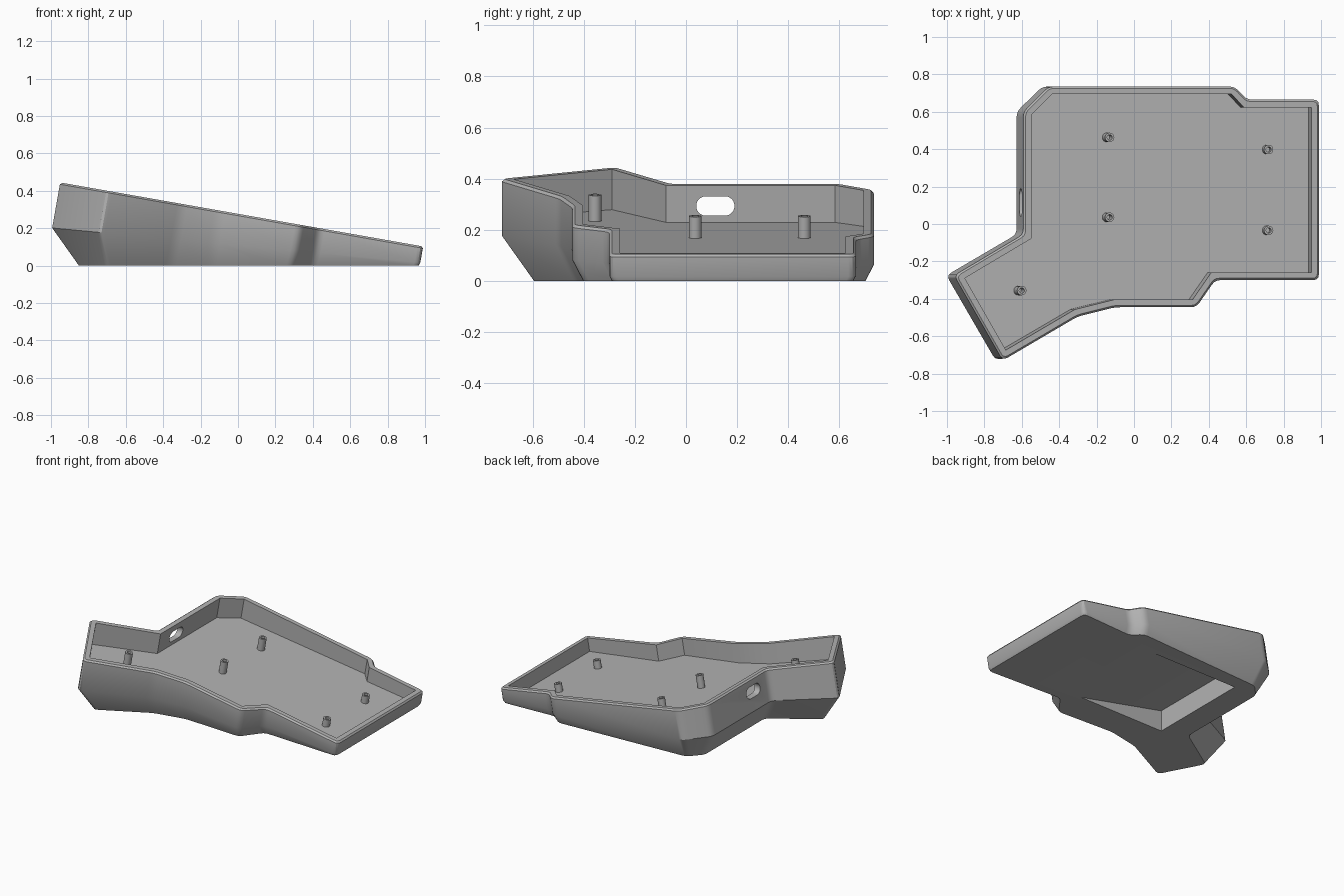
import bpy, bmesh, math
from mathutils import Vector

cube = bpy.data.objects.get("Cube")
if cube:
    bpy.data.objects.remove(cube, do_unlink=True)

grey = bpy.data.materials.new("plain grey")
grey.use_nodes = True
grey.diffuse_color = (0.45, 0.45, 0.45, 1)
grey.node_tree.nodes["Principled BSDF"].inputs["Base Color"].default_value = (0.45, 0.45, 0.45, 1)

TILT = math.radians(10)
S, C = math.sin(TILT), math.cos(TILT)
AXIS = Vector((S, 0, C))            # the walls and posts lean along this
# Sloping planes, each z = height + slope * x
TOP, FLOOR, SKIRT, POST_TOP = (0.277, -0.1763), (0.149, -0.139), (0.108, -0.094), (0.231, -0.1763)


def drop(p, plane):
    """Slide a point along the leaning axis onto a sloping plane."""
    h, k = plane
    t = (p.z - h - k * p.x) / (C - k * S)
    return p - AXIS * t


def inset(points, amount):
    """Mitred inward offset in plan; amount is a function of the point."""
    out, n = [], len(points)
    for i, p in enumerate(points):
        a = (p - points[i - 1]).xy.normalized()
        b = (points[(i + 1) % n] - p).xy.normalized()
        na, nb = Vector((a.y, -a.x)), Vector((b.y, -b.x))   # clockwise outline
        m = (na + nb) / (1 + na.dot(nb)) * amount(p)
        out.append(Vector((p.x + m.x, p.y + m.y, p.z)))
    return out


def on_top(points):
    return [Vector((p.x, p.y, TOP[0] + TOP[1] * p.x)) for p in points]


def corners(points, size):
    """Give every corner four points; size 0 leaves it sharp."""
    out, n = [], len(points)
    for i, p in enumerate(points):
        a = p + (points[i - 1] - p).normalized() * size
        b = p + (points[(i + 1) % n] - p).normalized() * size
        for j in range(4):
            t = j / 3
            out.append(a * (1 - t) ** 2 + p * (2 * t * (1 - t)) + b * t * t)
    return out


def loft(name, rings):
    """Join equal rings of points into a closed solid."""
    bm = bmesh.new()
    loops = [[bm.verts.new(p) for p in ring] for ring in rings]
    n = len(loops[0])
    for a, b in zip(loops, loops[1:]):
        for i in range(n):
            j = (i + 1) % n
            bm.faces.new((a[i], a[j], b[j], b[i]))
    bm.faces.new(loops[0])
    bm.faces.new(loops[-1])
    bmesh.ops.remove_doubles(bm, verts=bm.verts, dist=0.0002)
    bmesh.ops.recalc_face_normals(bm, faces=bm.faces)
    mesh = bpy.data.meshes.new(name)
    bm.to_mesh(mesh)
    bm.free()
    mesh.materials.append(grey)
    obj = bpy.data.objects.new(name, mesh)
    bpy.context.collection.objects.link(obj)
    return obj


def cut(target, cutter):
    cutter.hide_render = True
    mod = target.modifiers.new("cut", 'BOOLEAN')
    mod.operation, mod.solver, mod.object = 'DIFFERENCE', 'EXACT', cutter
    bpy.context.view_layer.objects.active = target
    bpy.ops.object.modifier_apply(modifier=mod.name)
    bpy.data.objects.remove(cutter, do_unlink=True)


# Tray: rim outline in plan, clockwise from the back
outline = [(-0.455, 0.735), (0.54, 0.735), (0.605, 0.665), (0.99, 0.665),
           (0.99, -0.30), (0.435, -0.30), (0.335, -0.445), (-0.10, -0.445),
           (-0.30, -0.495), (-0.70, -0.73), (-0.96, -0.275), (-0.59, -0.055),
           (-0.59, 0.60)]
outer = on_top([Vector((x, y, 0)) for x, y in outline])
rim = on_top(inset(outer, lambda p: 0.01))
inner = on_top(inset(outer, lambda p: 0.041))
skirt = [drop(p, SKIRT) for p in outer]
base = [Vector((p.x, p.y, 0)) for p in inset(skirt, lambda p: 0.52 * p.z)]
tray = loft("tray", [
    corners(base, 0.03),
    corners(skirt, 0.03),
    corners([p - AXIS * 0.01 for p in outer], 0.03),
    corners(rim, 0.025),
    corners(inner, 0),
    corners([drop(p, FLOOR) for p in inner], 0)])

# Wedge pocket under the tray
wedge = [(-0.37, -0.05), (-0.37, 0.148), (0.30, 0), (0.30, -0.05)]
cut(tray, loft("pocket_cutter", [[Vector((x, y, z)) for x, z in wedge] for y in (-0.17, 0.56)]))

# Cable slot through the side wall
slot = []
for i in range(32):
    a = math.tau * (i + 0.5) / 32
    side = 0.037 if math.cos(a) > 0 else -0.037
    slot.append((0.115 + side + 0.038 * math.cos(a), 0.293 + 0.038 * math.sin(a)))
cut(tray, loft("slot_cutter", [[Vector((x, y, z)) for y, z in slot] for x in (-0.75, -0.45)]))


# Hollow screw posts
def post(name, x, y):
    u, v = Vector((C, 0, -S)), Vector((0, 1, 0))
    top = Vector((x, y, POST_TOP[0] + POST_TOP[1] * x))
    foot = drop(top, FLOOR)

    def circle(centre, r):
        return [centre + (u * math.cos(math.tau * i / 24) + v * math.sin(math.tau * i / 24)) * r
                for i in range(24)]
    return loft(name, [circle(foot - AXIS * 0.008, 0.025), circle(top, 0.025),
                       circle(top, 0.014), circle(foot + AXIS * 0.005, 0.014)])


parts = [tray]
spots = [(-0.13, 0.463), (-0.13, 0.036), (0.72, 0.398), (0.72, -0.034), (-0.60, -0.356)]
for i, (x, y) in enumerate(spots):
    parts.append(post(f"screw_post_{i + 1}", x, y))

# Smooth the rounded corners, keep real edges sharp
bpy.ops.object.select_all(action='DESELECT')
for obj in parts:
    obj.select_set(True)
bpy.context.view_layer.objects.active = tray
bpy.ops.object.shade_smooth_by_angle(angle=math.radians(30))
